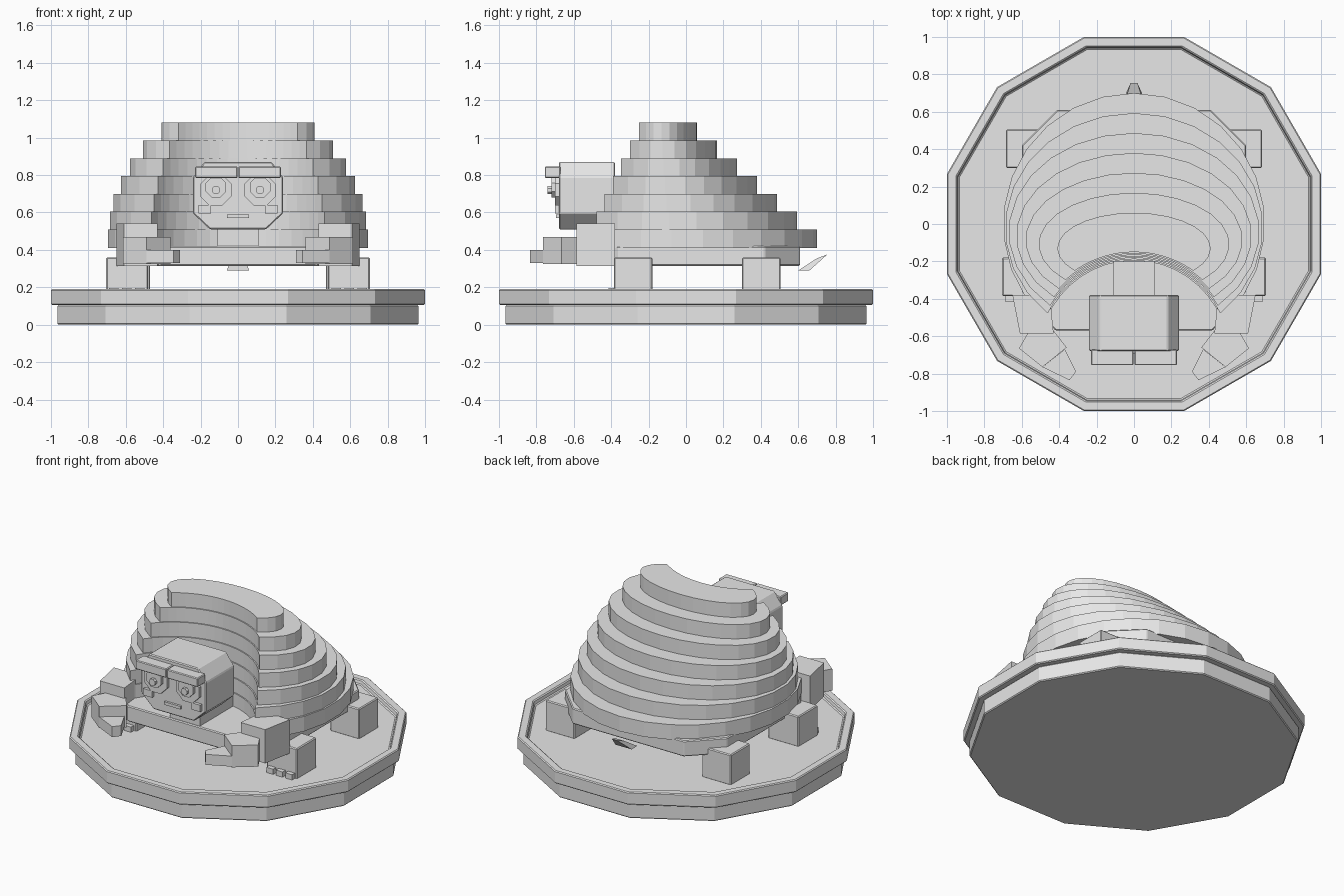
import bpy, bmesh, math
from mathutils import Vector

cube = bpy.data.objects.get("Cube")
if cube:
    bpy.data.objects.remove(cube, do_unlink=True)

stone = bpy.data.materials.new("stone grey")
stone.use_nodes = True
stone.diffuse_color = (0.8, 0.8, 0.8, 1)
stone.node_tree.nodes["Principled BSDF"].inputs["Base Color"].default_value = (0.8, 0.8, 0.8, 1)


def finish(name, bm, bevel=0):
    bmesh.ops.recalc_face_normals(bm, faces=bm.faces)
    mesh = bpy.data.meshes.new(name)
    bm.to_mesh(mesh)
    bm.free()
    mesh.materials.append(stone)
    obj = bpy.data.objects.new(name, mesh)
    bpy.context.collection.objects.link(obj)
    if bevel:
        mod = obj.modifiers.new("soft edge", "BEVEL")
        mod.width = bevel
        mod.segments = 1
        mod.limit_method = "ANGLE"
    return obj


def prism(name, outline, low, high, axis="z", bevel=0, recess=None):
    """Extrude an outline along z (outline in xy) or y (outline in xz)."""
    bm = bmesh.new()
    def place(p, h):
        return (p[0], p[1], h) if axis == "z" else (p[0], h, p[1])
    bottom = [bm.verts.new(place(p, low)) for p in outline]
    top = [bm.verts.new(place(p, high)) for p in outline]
    bm.faces.new(bottom[::-1])
    cap = bm.faces.new(top)
    for i in range(len(outline)):
        j = (i + 1) % len(outline)
        bm.faces.new((bottom[i], bottom[j], top[j], top[i]))
    if recess:
        bmesh.ops.recalc_face_normals(bm, faces=bm.faces)
        for width, depth in recess:
            bmesh.ops.inset_region(bm, faces=[cap], thickness=width)
            bmesh.ops.translate(bm, verts=cap.verts, vec=(0, 0, -depth))
    return finish(name, bm, bevel)


def box(name, x, y, z, bevel=0):
    return prism(name, [(x[0], y[0]), (x[1], y[0]), (x[1], y[1]), (x[0], y[1])], *z, bevel=bevel)


def flip(points, side):
    return [(side * p[0], p[1]) for p in points]


def ring(count, apothem):
    r = apothem / math.cos(math.pi / count)
    return [(r * math.cos((i + 0.5) * math.tau / count),
             r * math.sin((i + 0.5) * math.tau / count)) for i in range(count)]


# Twelve-sided stand with a raised rim
prism("stand_foot", ring(12, 0.966), 0, 0.105, bevel=0.006)
prism("stand_tray", ring(12, 1.0), 0.105, 0.19, bevel=0.006, recess=[(0.055, 0), (0.008, 0.03)])

# Belly plate
half = [(0.42, -0.57), (0.6, -0.36), (0.6, 0.42), (0.41, 0.61)]
prism("belly_plate", half + flip(half, -1)[::-1], 0.315, 0.42, bevel=0.006)


# Stepped shell: ellipses hollowed at the front by a round opening
def crescent(a, back, centre, radius, hub=-0.7):
    b = back - centre
    def oval(t):
        return Vector((a * math.cos(t), centre + b * math.sin(t)))
    lo, hi = -math.pi / 2, 0
    for _ in range(40):
        mid = (lo + hi) / 2
        if (oval(mid) - Vector((0, hub))).length < radius:
            lo = mid
        else:
            hi = mid
    steps = 20
    outer = [oval(hi + (math.pi - 2 * hi) * i / steps) for i in range(steps + 1)]
    tip = outer[0] - Vector((0, hub))
    start = math.atan2(tip.y, tip.x)
    inner = [(radius * math.cos(t), hub + radius * math.sin(t)) for t in
             (math.pi - start + (2 * start - math.pi) * i / 16 for i in range(1, 16))]
    return [tuple(p) for p in outer] + inner


widths = [0.7, 0.69, 0.67, 0.63, 0.58, 0.51, 0.41]
for i, width in enumerate(widths):
    f = i / 6
    z = 0.41 + 0.095 * i
    prism(f"shell_layer_{i + 1}", crescent(width, 0.7 - 0.64 * f, -0.13 * f, 0.505 + 0.045 * f),
          z, z + 0.1)

# Head and neck
face = [(0.15, 0.51), (0.24, 0.595), (0.24, 0.79), (0.18, 0.87)]
prism("head", face + flip(face, -1)[::-1], -0.68, -0.38, axis="y", bevel=0.006)
box("neck", (-0.11, 0.11), (-0.56, -0.2), (0.4, 0.56))
box("mouth", (-0.06, 0.06), (-0.695, -0.67), (0.57, 0.59))

for side, label in ((1, "left"), (-1, "right")):
    def sided(x0, x1):
        return tuple(sorted((side * x0, side * x1)))

    # Eyes, brows and cheeks
    def eye_disc(name, r, height, front, back):
        prism(f"{label}_{name}", [(side * 0.118 + x, height + y) for x, y in ring(8, r)],
              front, back, axis="y")
    eye_disc("eye_socket", 0.083, 0.72, -0.7, -0.67)
    eye_disc("eyeball", 0.055, 0.735, -0.72, -0.69)
    eye_disc("pupil", 0.022, 0.72, -0.74, -0.71)
    box(f"{label}_brow", sided(0.002, 0.23), (-0.755, -0.67), (0.785, 0.845), 0.005)
    box(f"{label}_cheek", sided(0.145, 0.21), (-0.7, -0.67), (0.595, 0.64))

    # Arm curling inward in three segments
    prism(f"{label}_upper_arm", flip([(0.43, -0.585), (0.61, -0.585), (0.65, -0.38), (0.45, -0.38)], side),
          0.315, 0.54)
    prism(f"{label}_forearm", flip([(0.43, -0.57), (0.36, -0.66), (0.49, -0.765), (0.615, -0.665), (0.56, -0.57)], side),
          0.325, 0.47)
    prism(f"{label}_hand", flip([(0.37, -0.67), (0.31, -0.79), (0.345, -0.835), (0.49, -0.765)], side),
          0.33, 0.4)

    # Legs and toes
    box(f"{label}_front_leg", sided(0.48, 0.705), (-0.385, -0.18), (0.155, 0.36), 0.006)
    box(f"{label}_back_leg", sided(0.47, 0.685), (0.3, 0.505), (0.155, 0.36), 0.006)
    for toe in range(3):
        x = 0.5 + 0.07 * toe
        box(f"{label}_toe_{toe + 1}", sided(x, x + 0.05), (-0.415, -0.38), (0.155, 0.195))

# Tapered tail
bm = bmesh.new()
profile = [(0.6, 0.29, 0.06), (0.66, 0.29, 0.06), (0.755, 0.375, 0.018), (0.7, 0.355, 0.035)]
sides = [[bm.verts.new((s * w, y, z)) for y, z, w in profile] for s in (-1, 1)]
bm.faces.new(sides[0])
bm.faces.new(sides[1][::-1])
for i in range(4):
    j = (i + 1) % 4
    bm.faces.new((sides[0][i], sides[1][i], sides[1][j], sides[0][j]))
finish("tail", bm)
